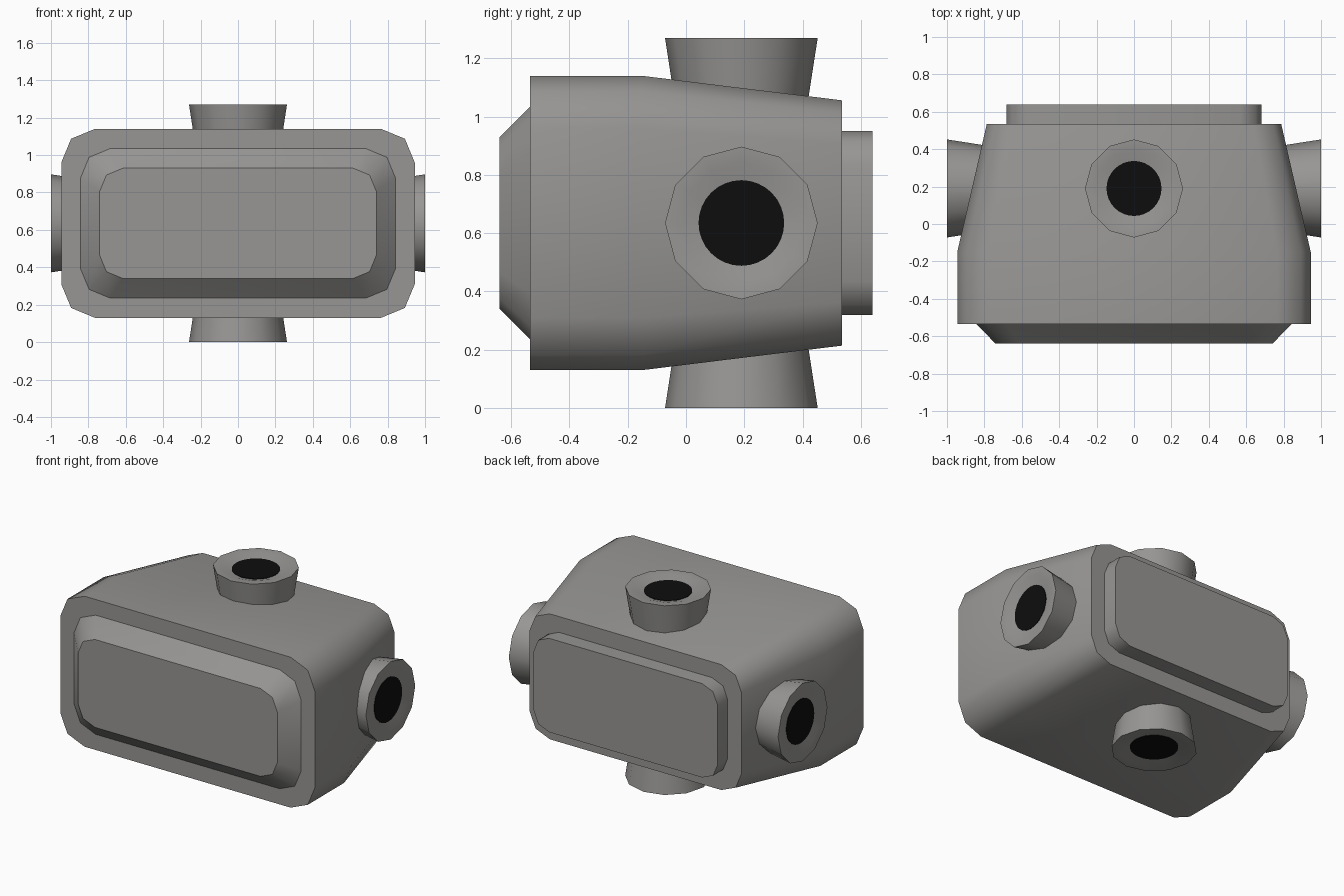
import bpy, bmesh, math
from mathutils import Matrix, Vector

if "Cube" in bpy.data.objects:
    bpy.data.objects.remove(bpy.data.objects["Cube"])

CZ = 0.635  # height of the centre axis


def material(name, rgb):
    m = bpy.data.materials.new(name)
    m.diffuse_color = (*rgb, 1)
    m.use_nodes = True
    m.node_tree.nodes["Principled BSDF"].inputs["Base Color"].default_value = m.diffuse_color
    return m


GREY = material("warm grey", (0.31, 0.305, 0.295))
BLACK = material("port black", (0.004, 0.004, 0.004))


def rounded_rect(hx, hz, r, y):
    """Rounded rectangle ring in the xz plane, two segments per corner."""
    pts = []
    for q, (sx, sz) in enumerate([(1, 1), (-1, 1), (-1, -1), (1, -1)]):
        for k in range(3):
            a = math.pi / 2 * q + math.pi / 4 * k
            pts.append(Vector((sx * (hx - r) + r * math.cos(a), y,
                               CZ + sz * (hz - r) + r * math.sin(a))))
    return pts


def circle(r, z, n=12):
    return [Vector((r * math.cos(2 * math.pi * i / n),
                    r * math.sin(2 * math.pi * i / n), z)) for i in range(n)]


def loft(name, rings, sharp, mat, matrix=Matrix()):
    """Skin closed rings in order, cap both ends, crease the listed rings."""
    bm = bmesh.new()
    vs = [[bm.verts.new(matrix @ p) for p in ring] for ring in rings]
    n = len(vs[0])
    for a, b in zip(vs, vs[1:]):
        for i in range(n):
            j = (i + 1) % n
            bm.faces.new((a[i], a[j], b[j], b[i]))
    bm.faces.new(vs[0][::-1])
    bm.faces.new(vs[-1])
    for f in bm.faces:
        f.smooth = True
    for s in sharp:
        for i in range(n):
            bm.edges.get((vs[s][i], vs[s][(i + 1) % n])).smooth = False
    bmesh.ops.recalc_face_normals(bm, faces=bm.faces)
    me = bpy.data.meshes.new(name)
    bm.to_mesh(me)
    bm.free()
    me.materials.append(mat)
    ob = bpy.data.objects.new(name, me)
    bpy.context.collection.objects.link(ob)
    return ob


# Housing: raised front panel, tapered body and back plate in one skin
loft("housing", [
    rounded_rect(0.74, 0.295, 0.125, -0.64),
    rounded_rect(0.843, 0.40, 0.16, -0.535),
    rounded_rect(0.945, 0.505, 0.18, -0.535),
    rounded_rect(0.945, 0.505, 0.18, -0.15),
    rounded_rect(0.787, 0.421, 0.15, 0.535),
    rounded_rect(0.683, 0.315, 0.115, 0.535),
    rounded_rect(0.683, 0.315, 0.115, 0.64),
], [0, 1, 2, 4, 5, 6], GREY)

# Four flared ports with dished ends and black openings
ports = {
    "top": ((0, 0.19, 1.27), Matrix()),
    "bottom": ((0, 0.19, 0), Matrix.Rotation(math.pi, 4, 'X')),
    "right": ((1, 0.19, CZ), Matrix.Rotation(math.pi / 2, 4, 'Y')),
    "left": ((-1, 0.19, CZ), Matrix.Rotation(-math.pi / 2, 4, 'Y')),
}
for side, (loc, rot) in ports.items():
    m = Matrix.Translation(loc) @ rot
    loft(side + "_port", [
        circle(0.228, -0.22),
        circle(0.262, 0),
        circle(0.208, -0.002),
        circle(0.145, -0.022),
    ], [0, 1], GREY, m)
    loft(side + "_opening", [circle(0.147, -0.024, 32), circle(0.147, -0.017, 32)],
         [0, 1], BLACK, m)
